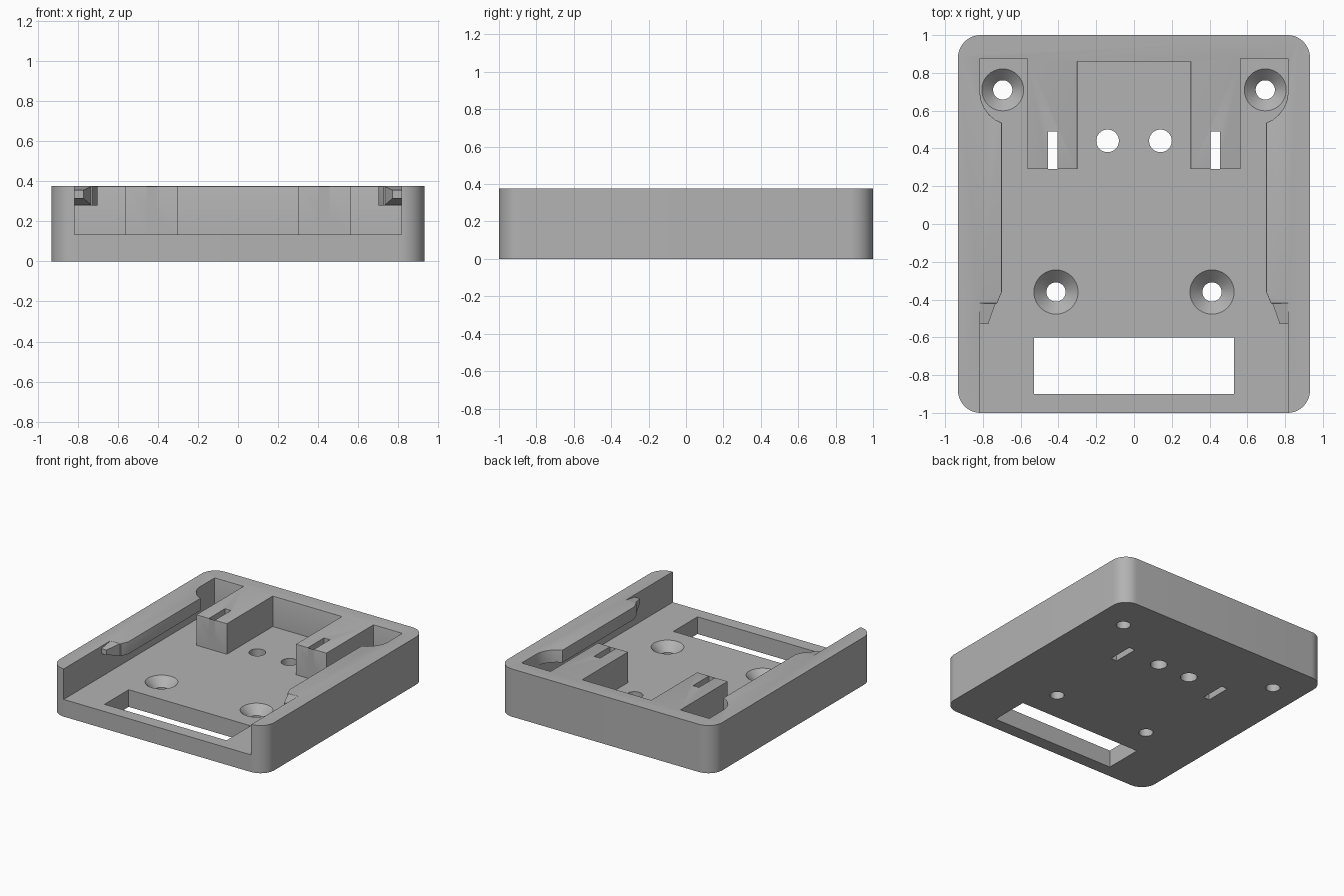
import bpy, bmesh, math

cube = bpy.data.objects.get("Cube")
if cube:
    bpy.data.objects.remove(cube, do_unlink=True)

H, FLOOR = 0.375, 0.135      # overall height, cavity floor
INNER = 0.815                # inside face of the side walls

grey = bpy.data.materials.new("plain grey")
grey.use_nodes = True
colour = (0.45, 0.45, 0.45, 1)
grey.diffuse_color = colour
grey.node_tree.nodes["Principled BSDF"].inputs["Base Color"].default_value = colour


def add_object(name, bm):
    bmesh.ops.recalc_face_normals(bm, faces=bm.faces)
    mesh = bpy.data.meshes.new(name)
    bm.to_mesh(mesh)
    bm.free()
    mesh.materials.append(grey)
    ob = bpy.data.objects.new(name, mesh)
    bpy.context.collection.objects.link(ob)
    return ob


def prism(name, outline, z0, z1):
    bm = bmesh.new()
    face = bm.faces.new([bm.verts.new((x, y, z0)) for x, y in outline])
    top = bmesh.ops.extrude_face_region(bm, geom=[face])["geom"]
    for v in top:
        if isinstance(v, bmesh.types.BMVert):
            v.co.z = z1
    return add_object(name, bm)


def box(name, x0, x1, y0, y1, z0, z1):
    return prism(name, [(x0, y0), (x1, y0), (x1, y1), (x0, y1)], z0, z1)


def hull(name, points):
    bm = bmesh.new()
    for p in points:
        bm.verts.new(p)
    bmesh.ops.convex_hull(bm, input=bm.verts)
    return add_object(name, bm)


def circle(x, y, r, n=40):
    return [(x + r * math.cos(2 * math.pi * i / n),
             y + r * math.sin(2 * math.pi * i / n)) for i in range(n)]


def combine(target, tool, operation):
    tool.hide_render = True
    mod = target.modifiers.new("join", 'BOOLEAN')
    mod.operation, mod.object, mod.solver = operation, tool, 'EXACT'
    bpy.context.view_layer.objects.active = target
    bpy.ops.object.modifier_apply(modifier=mod.name)
    bpy.data.objects.remove(tool, do_unlink=True)


# Outer block with rounded corners
R = 0.12
outline = []
for k, (sx, sy) in enumerate([(1, 1), (-1, 1), (-1, -1), (1, -1)]):
    for i in range(13):
        a = math.pi / 2 * (k + i / 12)
        outline.append((sx * (0.932 - R) + R * math.cos(a),
                        sy * (1 - R) + R * math.sin(a)))
body = prism("mounting_plate", outline, 0, H)

# Open-fronted cavity leaving two blocks at the back
half = [(0.3, 0.86), (0.3, 0.29), (0.565, 0.29), (0.565, 0.875),
        (INNER, 0.875), (INNER, -1.1)]
cavity = half + [(-x, y) for x, y in reversed(half)]
combine(body, prism("cavity_cutter", cavity, FLOOR, H + 0.1), 'DIFFERENCE')

# Overhanging side rails with tapered front tips
rail = [(0.85, -0.42), (0.725, -0.42), (0.70, -0.36), (0.70, 0.535), (0.735, 0.552),
        (0.768, 0.58), (0.793, 0.615), (0.808, 0.65), (INNER, 0.69), (0.85, 0.69)]
for s in (1, -1):
    combine(body, prism("rail", [(s * x, y) for x, y in rail], 0.278, H), 'UNION')
    tip = [(s * x, y, z) for y, x0, z0, z1 in
           ((-0.41, 0.729, 0.278, H), (-0.53, 0.772, 0.315, 0.355))
           for x in (x0, 0.83) for z in (z0, z1)]
    combine(body, hull("rail_tip", tip), 'UNION')

# Soften the inner top edges
bm = bmesh.new()
bm.from_mesh(body.data)
bmesh.ops.remove_doubles(bm, verts=bm.verts, dist=0.0005)
bmesh.ops.dissolve_limit(bm, angle_limit=0.01, verts=bm.verts, edges=bm.edges)
soft = []
for e in bm.edges:
    mid = (e.verts[0].co + e.verts[1].co) / 2
    if (all(abs(v.co.z - H) < 0.001 for v in e.verts) and abs(mid.x) < INNER + 0.003
            and abs(mid.y) < 0.88 and e.calc_face_angle(0) > 1):
        soft.append(e)
bmesh.ops.bevel(bm, geom=soft, offset=0.012, segments=3, profile=0.5,
                affect='EDGES', clamp_overlap=True)
bm.to_mesh(body.data)
bm.free()

# Front window
combine(body, box("window_cutter", -0.53, 0.53, -0.9, -0.6, -0.1, 0.3), 'DIFFERENCE')

for s in (1, -1):
    # Slots through the back blocks
    combine(body, box("slot_cutter", s * 0.43 - 0.026, s * 0.43 + 0.026,
                      0.29, 0.49, -0.1, 0.5), 'DIFFERENCE')
    # Plain holes
    combine(body, prism("hole_cutter", circle(s * 0.14, 0.44, 0.06), -0.1, 0.3), 'DIFFERENCE')
    # Countersunk screw holes
    for x, y, r in ((0.695, 0.71, 0.111), (0.413, -0.36, 0.117)):
        combine(body, prism("screw_cutter", circle(s * x, y, 0.051), -0.1, 0.2), 'DIFFERENCE')
        cone = [(px, py, FLOOR + dz) for rad, dz in ((0.051, 0.051 - r), (r, 0), (r, 0.02))
                for px, py in circle(s * x, y, rad)]
        combine(body, hull("countersink_cutter", cone), 'DIFFERENCE')

bpy.ops.object.select_all(action='DESELECT')
body.select_set(True)
bpy.context.view_layer.objects.active = body
bpy.ops.object.shade_smooth_by_angle(angle=math.radians(35))
